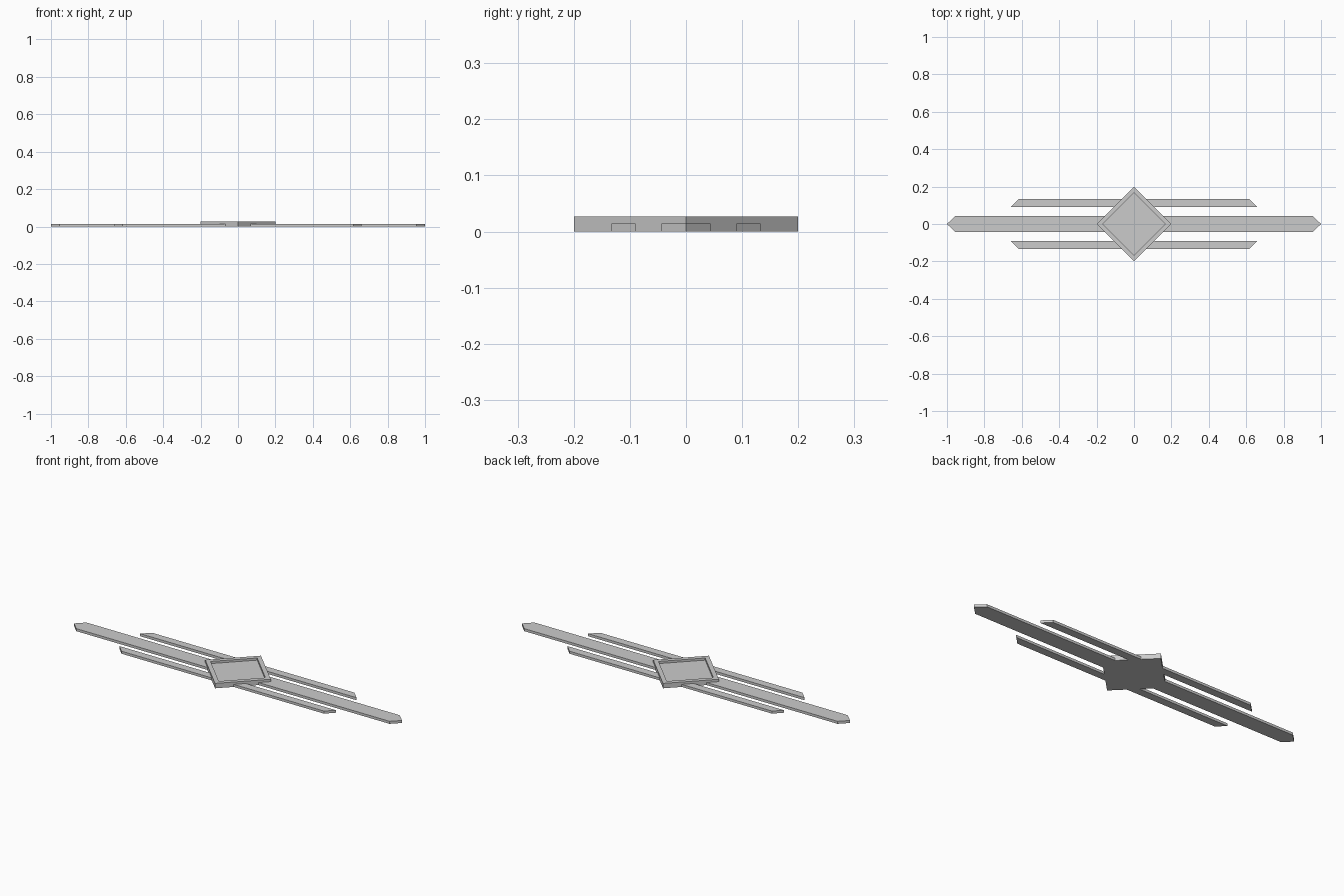
import bpy, bmesh

if "Cube" in bpy.data.objects:
    bpy.data.objects.remove(bpy.data.objects["Cube"])

BAR_H = 0.014      # thickness of the bars
FRAME_H = 0.027    # height of the diamond rim
FLOOR_H = 0.015    # height of the recessed diamond panel
R = 0.2            # diamond half-diagonal
R_IN = 0.167       # recess half-diagonal


def make_object(name, bm):
    bmesh.ops.recalc_face_normals(bm, faces=bm.faces)
    mesh = bpy.data.meshes.new(name)
    bm.to_mesh(mesh)
    bm.free()
    obj = bpy.data.objects.new(name, mesh)
    bpy.context.collection.objects.link(obj)
    return obj


def prism(name, outline, height):
    """Extrude a flat outline up from the ground."""
    bm = bmesh.new()
    face = bm.faces.new([bm.verts.new((x, y, 0)) for x, y in outline])
    top = bmesh.ops.extrude_face_region(bm, geom=[face])["geom"]
    verts = [v for v in top if isinstance(v, bmesh.types.BMVert)]
    bmesh.ops.translate(bm, verts=verts, vec=(0, 0, height))
    return make_object(name, bm)


def mirror(obj, x=False, y=False):
    mod = obj.modifiers.new("Mirror", "MIRROR")
    mod.use_axis = (x, y, False)
    mod.use_mirror_merge = False


# Long central bar with pointed ends, notched to meet the diamond
w = 0.044
long_bar = prism("long_bar", [(R, 0), (R - w, -w), (0.955, -w),
                              (1.0, 0), (0.955, w), (R - w, w)], BAR_H)
mirror(long_bar, x=True)

# Shorter side bars with slanted ends
a, b = 0.09, 0.133
side_bars = prism("side_bars", [(R - a, a), (0.66, a), (0.617, b), (R - b, b)], BAR_H)
mirror(side_bars, x=True, y=True)

# Diamond centrepiece: solid bottom, raised rim, recessed panel
bm = bmesh.new()
rings = []
for r, z in [(R, 0), (R, FRAME_H), (R_IN, FRAME_H), (R_IN, FLOOR_H)]:
    rings.append([bm.verts.new((r * x, r * y, z))
                  for x, y in [(1, 0), (0, 1), (-1, 0), (0, -1)]])
for lo, hi in zip(rings, rings[1:]):
    for i in range(4):
        j = (i + 1) % 4
        bm.faces.new((lo[i], lo[j], hi[j], hi[i]))
bm.faces.new(rings[0])
bm.faces.new(rings[-1])
make_object("diamond_frame", bm)
